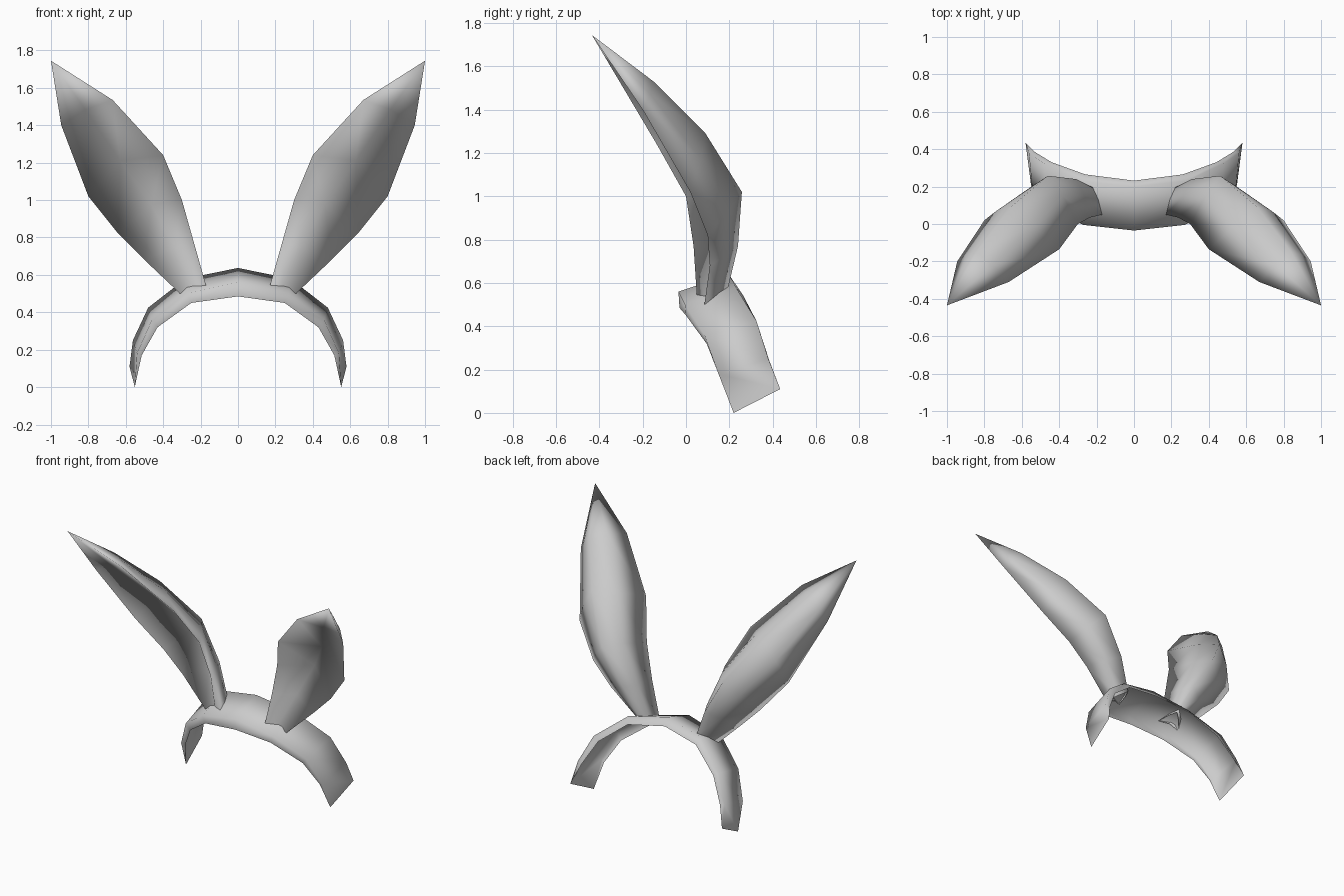
import bpy
import bmesh
from mathutils import Vector

cube = bpy.data.objects.get("Cube")
if cube:
    bpy.data.objects.remove(cube, do_unlink=True)

grey = bpy.data.materials.new("soft_grey")
grey.use_nodes = True
grey.diffuse_color = (0.6, 0.6, 0.6, 1)
grey.node_tree.nodes["Principled BSDF"].inputs["Base Color"].default_value = (0.6, 0.6, 0.6, 1)


def loft(name, rings, closed):
    """Skin a list of equal-sized sections into one smooth sheet or tube."""
    bm = bmesh.new()
    loops = [[bm.verts.new(p) for p in ring] for ring in rings]
    count = len(loops[0])
    for a, b in zip(loops, loops[1:]):
        for i in range(count if closed else count - 1):
            j = (i + 1) % count
            bm.faces.new((a[i], a[j], b[j], b[i]))
    bmesh.ops.remove_doubles(bm, verts=bm.verts, dist=0.003)
    bmesh.ops.recalc_face_normals(bm, faces=bm.faces)
    for face in bm.faces:
        face.smooth = True
    mesh = bpy.data.meshes.new(name)
    bm.to_mesh(mesh)
    bm.free()
    mesh.materials.append(grey)
    obj = bpy.data.objects.new(name, mesh)
    bpy.context.collection.objects.link(obj)


def flip(p):
    return Vector((-p[0], p[1], p[2]))


# Headband: a sheet with turned-down lips, open underneath, from crown to thin end
front_low = [(0, -.03, .485), (.25, 0, .45), (.43, .095, .32), (.515, .16, .17), (.552, .22, 0)]
front_top = [(0, -.035, .56), (.27, -.005, .5), (.46, .085, .36), (.54, .15, .18), (.552, .22, 0)]
back_top = [(0, .2, .637), (.28, .23, .58), (.48, .325, .425), (.562, .38, .25), (.58, .435, .11)]
back_low = [(0, .232, .585), (.26, .265, .54), (.44, .33, .4), (.53, .385, .24), (.58, .435, .11)]
half = list(zip(front_low, front_top, back_top, back_low))
other = [[flip(p) for p in ring] for ring in reversed(half[1:])]
loft("headband", other + half, False)

# Ear: inner rim, outer rim, back ridge and hollow depth from base to below the tip
inner = [(.17, .05, .54), (.235, .035, .77), (.3, 0, 1.0), (.4, -.135, 1.24), (.67, -.31, 1.535)]
outer = [(.31, .085, .5), (.5, .11, .68), (.64, .1, .82), (.8, .02, 1.02), (.945, -.2, 1.4)]
ridge = [(.21, .19, .56), (.31, .24, .77), (.46, .258, 1.02), (.66, .09, 1.29), (.84, -.15, 1.53)]
hollow = [.15, .5, .6, .5, .25]
tip = Vector((1, -.435, 1.745))


def ear_ring(a, b, c, cup):
    """Cupped section: rims, rounded back and a hollow front."""
    a, b, c = Vector(a), Vector(b), Vector(c)
    mid = (a + b) / 2
    depth = c - mid
    return [a, (a + c) / 2 + depth * .1, c, (b + c) / 2 + depth * .1, b, mid + depth * cup]


rings = [ear_ring(*section) for section in zip(inner, outer, ridge, hollow)]
rings.append([tip.copy() for p in rings[-1]])
loft("left_ear", rings, True)
loft("right_ear", [[flip(p) for p in ring] for ring in rings], True)
